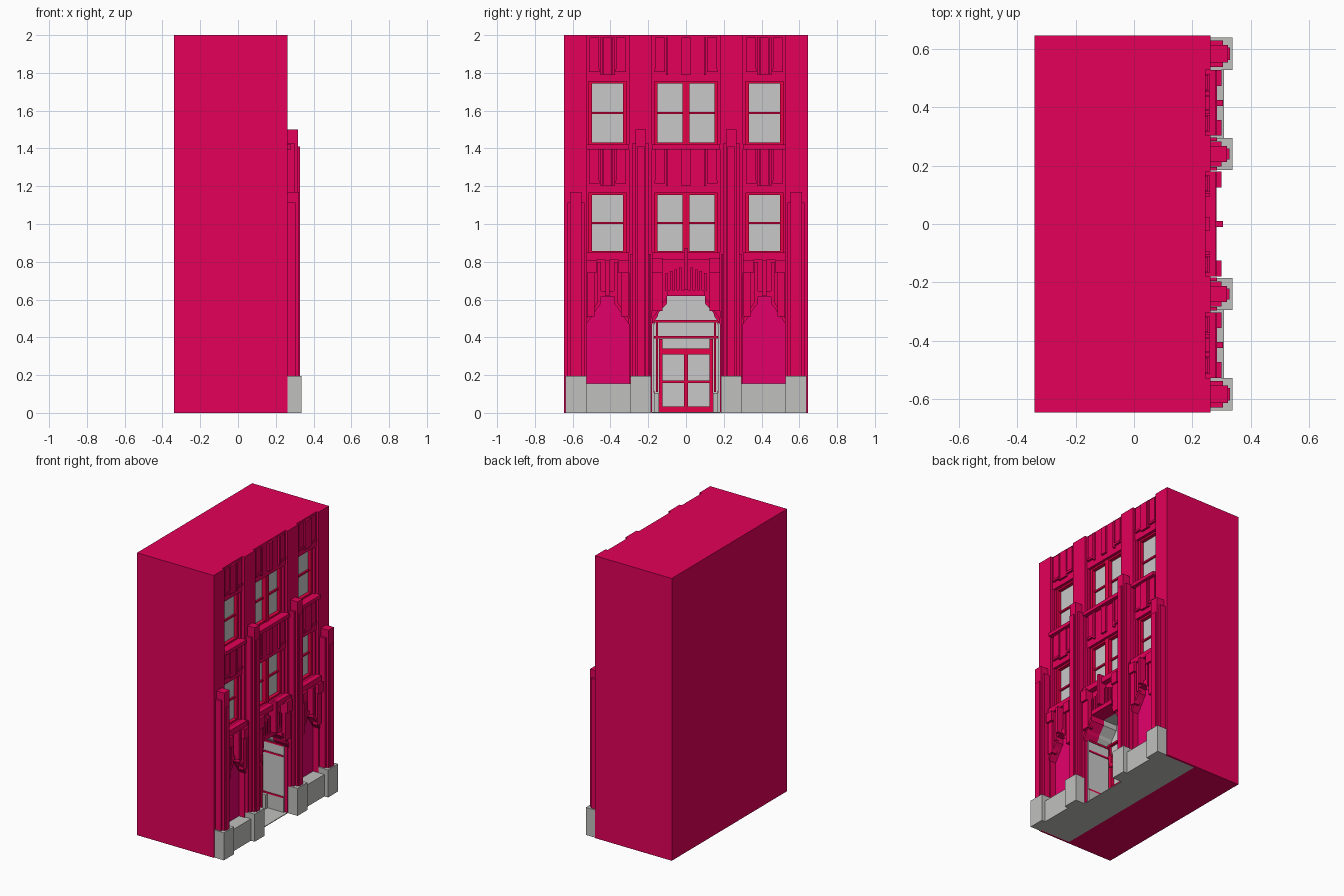
import bpy
import bmesh

start_cube = bpy.data.objects.get("Cube")
if start_cube:
    bpy.data.objects.remove(start_cube, do_unlink=True)


def material(name, red, green, blue):
    mat = bpy.data.materials.new(name)
    mat.use_nodes = True
    colour = (red, green, blue, 1)
    mat.diffuse_color = colour
    mat.node_tree.nodes["Principled BSDF"].inputs["Base Color"].default_value = colour
    return mat


wall = material("crimson wall", .77, 0, .1)
frame = material("red frame", .84, 0, .065)
panel = material("magenta panel", .77, 0, .145)
glass = material("pale grey glass", .58, .58, .58)
stone = material("grey stone", .53, .53, .52)


def prism(name, mat, outline, back, front):
    """Extrude a (y, z) outline along x."""
    bm = bmesh.new()
    face = bm.faces.new([bm.verts.new((back, y, z)) for y, z in outline])
    extruded = bmesh.ops.extrude_face_region(bm, geom=[face])["geom"]
    moved = [item for item in extruded if isinstance(item, bmesh.types.BMVert)]
    bmesh.ops.translate(bm, verts=moved, vec=(front - back, 0, 0))
    bmesh.ops.recalc_face_normals(bm, faces=bm.faces)
    mesh = bpy.data.meshes.new(name)
    bm.to_mesh(mesh)
    bm.free()
    mesh.materials.append(mat)
    part = bpy.data.objects.new(name, mesh)
    bpy.context.collection.objects.link(part)


def block(name, mat, middle, width, low, high, back, front):
    left, right = middle - width / 2, middle + width / 2
    outline = [(left, low), (right, low), (right, high), (left, high)]
    prism(name, mat, outline, back, front)


def mirrored(outline, middle):
    """Half outline from the outer edge inward, completed on the other side."""
    right = [(middle + y, z) for y, z in outline]
    left = [(middle - y, z) for y, z in reversed(outline)]
    return right + left


def arch_wall(name, mat, middle, arch, half, top, back, front):
    corners = [(middle - half, top), (middle + half, top)]
    prism(name, mat, mirrored(arch, middle) + corners, back, front)


def arch_trim(name, mat, middle, arch, rise, back, front):
    inner = mirrored(arch, middle)
    outer = [(y, z + rise) for y, z in reversed(inner)]
    prism(name, mat, inner + outer, back, front)


def window(middle, half, low, high, lights):
    """Glass with reveals, a jamb frame, meeting rail and optional central mullion."""
    width, centre = half * 2, (low + high) / 2
    block("window_glass", glass, middle, width, low, high, CORE, GLASS)
    for side in (-1, 1):
        block("window_reveal", wall, middle + side * (half - .006), .012,
              low, high, GLASS, BAY - .004)
        block("window_jamb", frame, middle + side * (half - .021), .018,
              low, high, GLASS, GLASS + .025)
    for z in (low + .006, high - .006):
        block("window_rail", frame, middle, width, z - .006, z + .006, GLASS, GLASS + .025)
    block("meeting_rail", frame, middle, width, centre - .006, centre + .006,
          GLASS, GLASS + .012)
    if lights > 1:
        block("window_mullion", frame, middle, .035, low, high, GLASS, GLASS + .03)


def spandrel(middle, half, low, high):
    """Panel below a window, with raised end panels on feet and slim ribs."""
    block("spandrel_beam", wall, middle, half * 2, low - .035, high, CORE, BAY)
    for side in (-1, 1):
        end = middle + side * (half - .042)
        block("spandrel_panel", wall, end, .05, low + .03, high - .012, BAY, FACE - .008)
        block("panel_foot", wall, end, .056, low + .015, low + .03, BAY, FACE - .002)
        block("spandrel_rib", wall, middle + side * (half - .08), .012,
              low, high - .012, BAY, FACE - .002)
    block("spandrel_key", wall, middle, .045, low, high - .012, BAY, FACE - .002)


def buttress(middle, layers):
    for width, top, front in layers:
        block("buttress_layer", wall, middle, width, .19, top, FACE - .01, front)


# Depths of the main planes, and the bay layout
CORE, GLASS, BAY, FACE, BACK = .17, .2, .245, .262, -.34
DEEP, DOOR = .02, .065
SIDE, SIDE_HALF, MID_HALF, HALF = .415, .112, .18, .645

# Main block and floor strip
block("building_body", wall, 0, HALF * 2, 0, 2, BACK, DEEP)
block("floor_strip", stone, 0, 1.26, 0, .005, DEEP, FACE)
block("upper_core", wall, 0, HALF * 2 - .02, .63, 2, DEEP, CORE)

side_arch = [(.112, .47), (.07, .53), (.055, .555), (.037, .575), (.037, .615)]
mid_arch = [(.18, .47), (.15, .51), (.145, .53), (.1, .58), (.1, .62)]

for side in (-1, 1):
    middle = side * SIDE
    # Piers running the full height
    block("outer_pier", wall, side * .586, .118, .005, 2, DEEP, FACE)
    block("pier_edge", wall, side * .6375, .015, 0, .005, DEEP, FACE)
    block("inner_pier", wall, side * .2415, .123, .005, 2, DEEP, FACE)
    buttress(side * .24, [(.085, 1.43, .3), (.055, 1.5, .318), (.038, 1.41, .327)])
    buttress(side * .583, [(.09, 1.115, .305), (.06, 1.17, .322), (.044, 1.06, .328)])
    for edge in (-1, 1):
        block("buttress_fin", wall, side * .24 + edge * .05, .012, .19, .84, FACE, .285)

    # Stone plinth
    block("outer_plinth", stone, side * .583, .112, 0, .195, FACE - .01, .337)
    block("inner_plinth", stone, side * .24, .11, 0, .195, FACE - .01, .337)
    block("bay_plinth", stone, middle, .24, 0, .155, CORE, .308)

    # Arched panel at street level
    block("bay_core", wall, middle, SIDE_HALF * 2, .005, .63, DEEP, CORE)
    block("arched_panel", panel, middle, SIDE_HALF * 2, .15, .62, CORE, .22)
    arch_wall("side_arch_wall", wall, middle, side_arch, SIDE_HALF, .845, CORE, BAY)
    arch_trim("side_arch_trim", wall, middle, side_arch, .03, BAY, .275)
    for edge in (-1, 1):
        block("arch_shoulder", wall, middle + edge * .09, .04, .51, .76, BAY, .285)
        block("shoulder_cap", wall, middle + edge * .085, .054, .74, .81, BAY, .3)
        block("arch_fin", wall, middle + edge * .045, .02, .59, .8, BAY, .28)
    block("arch_keystone", wall, middle, .02, .62, .81, BAY, .305)
    block("bay_cornice", wall, middle, SIDE_HALF * 2, .81, .85, BAY, .285)

    # Glazed side walls of the entrance
    block("vestibule_base", stone, side * .174, .012, .005, .105, DOOR, BAY - .005)
    block("vestibule_glass", glass, side * .176, .008, .105, .475, DOOR, BAY - .005)
    for z in (.11, .4, .475):
        block("vestibule_rail", frame, side * .174, .012, z - .006, z + .006, DOOR, BAY - .01)

# Central arch with a stone lining to the deep entrance
arch_wall("entrance_arch", wall, 0, mid_arch, MID_HALF, .845, CORE, BAY)
arch_wall("entrance_lining", stone, 0, mid_arch, MID_HALF, .63, DOOR, CORE)
arch_trim("entrance_trim", wall, 0, mid_arch, .03, BAY, .275)
block("entrance_cornice", wall, 0, MID_HALF * 2, .81, .85, BAY, .283)
block("entrance_keystone", wall, 0, .02, .65, .87, BAY, .305)
for side in (-1, 1):
    block("entrance_shoulder", wall, side * .152, .055, .54, .77, BAY, .285)
    block("entrance_cap", wall, side * .152, .055, .74, .82, BAY, .3)
    for step in range(4):
        block("entrance_fin", wall, side * (.03 + step * .024), .012,
              .645, .77 - step * .01, BAY, .27)

# Entrance glazing and doors
block("entrance_glass", glass, 0, MID_HALF * 2, .005, .63, DEEP, DOOR)
for z in (.4, .485):
    block("transom_bar", frame, 0, MID_HALF * 2, z - .006, z + .006, DOOR, DOOR + .02)
block("door_head", frame, 0, .28, .31, .34, DOOR, DOOR + .03)
for z, thick in ((.165, .012), (.02, .03)):
    block("door_rail", frame, 0, .28, z - thick / 2, z + thick / 2, DOOR, DOOR + .02)
block("door_post", frame, 0, .022, .005, .34, DOOR, DOOR + .025)
for side in (-1, 1):
    block("door_jamb", frame, side * .134, .02, .005, .39, DOOR, DOOR + .025)
    block("sidelight_post", frame, side * .153, .01, .11, .48, DOOR, DOOR + .02)
    block("sidelight_base", stone, side * .162, .036, 0, .105, DOOR, DOOR + .05)

# Windows, spandrels and sills on the upper floors
bays = [(-SIDE, SIDE_HALF, 1), (0, MID_HALF, 2), (SIDE, SIDE_HALF, 1)]
for middle, half, lights in bays:
    for low, high in ((.845, 1.165), (1.42, 1.755)):
        window(middle, half, low, high, lights)
    spandrel(middle, half, 1.2, 1.42)
    spandrel(middle, half, 1.79, 2)
    block("window_sill", wall, middle, half * 2, 1.395, 1.42, BAY, .28)
